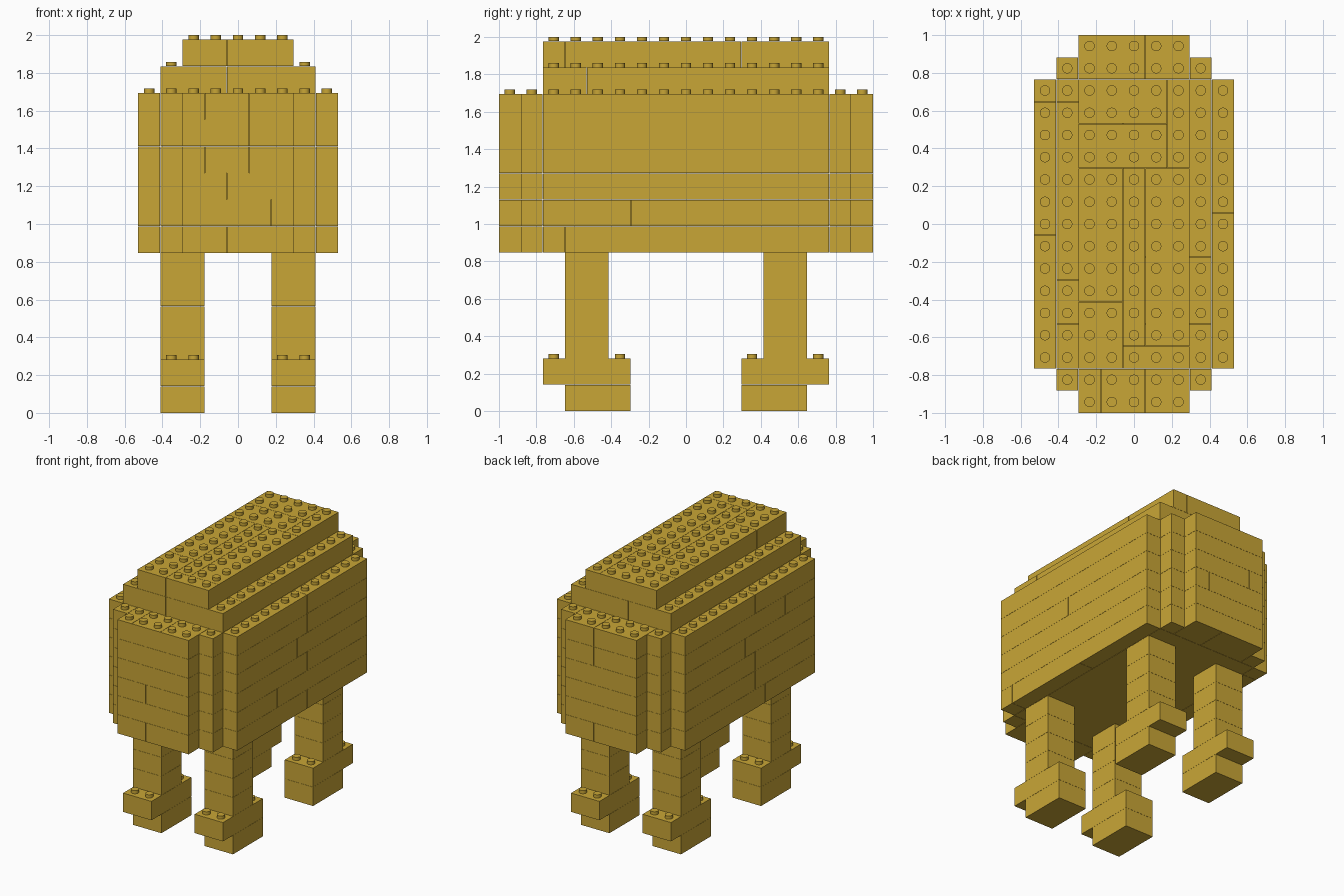
import bpy, bmesh, math
from mathutils import Matrix

if "Cube" in bpy.data.objects:
    bpy.data.objects.remove(bpy.data.objects["Cube"])

P = 2 / 17          # stud pitch
H = P * 1.2         # brick height
GAP = 0.001         # half of the joint between bricks
STUD_R, STUD_H = 0.0275, 0.0235

mat = bpy.data.materials.new("golden tan")
mat.diffuse_color = (0.584, 0.381, 0.037, 1)
mat.use_nodes = True
mat.node_tree.nodes["Principled BSDF"].inputs["Base Color"].default_value = mat.diffuse_color


def finish(bm, name):
    mesh = bpy.data.meshes.new(name)
    bm.to_mesh(mesh)
    bm.free()
    mesh.materials.append(mat)
    ob = bpy.data.objects.new(name, mesh)
    bpy.context.collection.objects.link(ob)
    bpy.context.view_layer.objects.active = ob
    ob.select_set(True)
    bpy.ops.object.shade_smooth_by_angle(angle=math.radians(35))
    ob.select_set(False)


def bricks(name, layer, boxes):
    """Row of bricks given as x0, x1, y0, y1 in stud units."""
    bm = bmesh.new()
    for x0, x1, y0, y1 in boxes:
        m = (Matrix.Translation(((x0 + x1) / 2 * P, (y0 + y1) / 2 * P, (layer + 0.5) * H))
             @ Matrix.Diagonal(((x1 - x0) * P - 2 * GAP, (y1 - y0) * P - 2 * GAP, H - GAP, 1)))
        bmesh.ops.create_cube(bm, size=1, matrix=m)
    finish(bm, name)


def studs(name, z_layer, cells):
    bm = bmesh.new()
    for x, y in cells:
        bmesh.ops.create_cone(bm, cap_ends=True, segments=16, radius1=STUD_R, radius2=STUD_R,
                              depth=STUD_H, matrix=Matrix.Translation((x * P, y * P, z_layer * H + STUD_H / 2)))
    finish(bm, name)


def spans(lo, hi, cuts):
    pts = [lo] + sorted(cuts) + [hi]
    return list(zip(pts, pts[1:]))


# Body: joints per course (front x, back x, right y, left y)
courses = [
    ([-0.5], [0.5], [-5.5, 0.5], [5.5, -1.5]),
    ([1.5], [-0.5], [-2.5], [-0.5]),
    ([-0.5], [1.5], [0.5], [-0.5]),
    ([-1.5, 0.5], [-1.5], [-0.5], [0.5]),
    ([0.5], [0.5], [0.5], [-3.5]),
    ([-1.5, 0.5], [0.5], [0.5], [5.5, -0.5]),
]
for i, (front, back, right, left) in enumerate(courses):
    boxes = [(-3.5, 3.5, -6.5, 6.5)]
    boxes += [(a, b, -8.5, -6.5) for a, b in spans(-2.5, 2.5, front)]
    boxes += [(a, b, 6.5, 8.5) for a, b in spans(-2.5, 2.5, back)]
    boxes += [(3.5, 4.5, a, b) for a, b in spans(-6.5, 6.5, right)]
    boxes += [(-4.5, -3.5, a, b) for a, b in spans(-6.5, 6.5, left)]
    # stepped corners
    boxes += [(x, x + 1, y, y + 1) for x in (-3.5, 2.5) for y in (-7.5, 6.5)]
    bricks(f"body_course_{i + 1}", 6 + i, boxes)

# Exposed studs around the body rim
rim = [(s * 4, y) for s in (-1, 1) for y in range(-6, 7)]
rim += [(x, s * 7) for s in (-1, 1) for x in range(-3, 4)]
rim += [(x, s * 8) for s in (-1, 1) for x in range(-2, 3)]
studs("body_studs", 12, rim)

# Lower back step
bricks("lower_back", 12,
       [(-3.5, -0.5, a, b) for a, b in spans(-6.5, 6.5, [-4.5, -2.5, 5.5])]
       + [(-0.5, 3.5, a, b) for a, b in spans(-6.5, 6.5, [-4.5, -1.5])])
studs("lower_back_studs", 13, [(s * 3, y) for s in (-1, 1) for y in range(-6, 7)])

# Upper back step
bricks("upper_back", 13, [
    (-2.5, 1.5, 4.5, 6.5), (-2.5, 1.5, 2.5, 4.5), (1.5, 2.5, 2.5, 6.5),
    (-2.5, -0.5, -3.5, 2.5), (-2.5, -0.5, -6.5, -3.5),
    (-0.5, 0.5, -5.5, 2.5), (0.5, 2.5, -5.5, 2.5), (-0.5, 2.5, -6.5, -5.5)])
studs("upper_back_studs", 14, [(x, y) for x in range(-2, 3) for y in range(-6, 7)])

# Legs: two-by-two columns on stepped feet, mirrored front to back
for sx, side in ((-1, "left"), (1, "right")):
    x0, x1 = sorted((sx * 1.5, sx * 3.5))
    for sy, end in ((-1, "front"), (1, "back")):
        def span(a, b):
            return (x0, x1, *sorted((sy * a, sy * b)))
        bricks(f"{end}_{side}_foot", 0, [span(2.5, 5.5)])
        bricks(f"{end}_{side}_toe", 1, [span(2.5, 6.5)])
        studs(f"{end}_{side}_toe_studs", 2, [(sx * x, sy * y) for x in (2, 3) for y in (3, 6)])
        for k in range(2, 6):
            bricks(f"{end}_{side}_leg_{k - 1}", k, [span(3.5, 5.5)])
